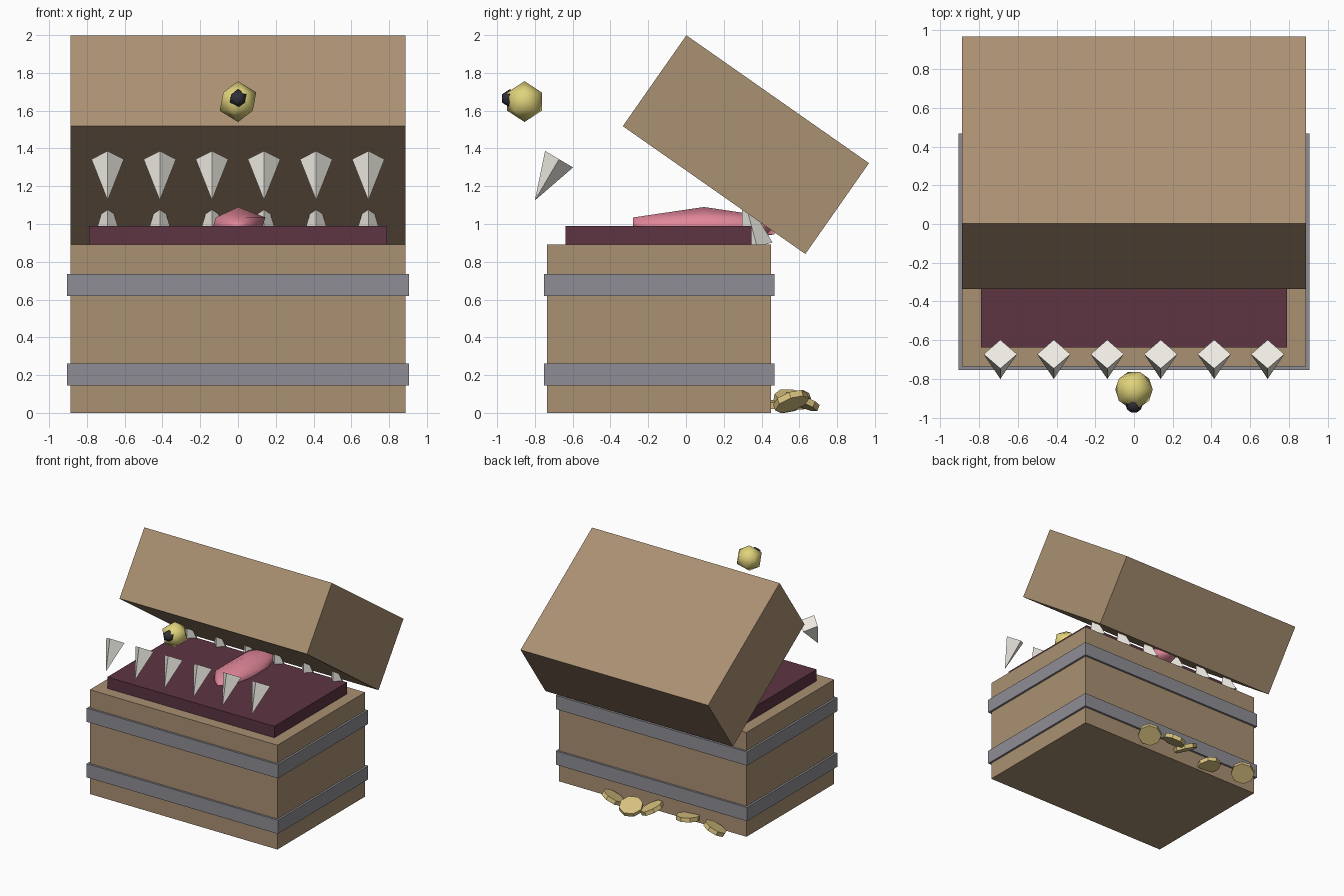
import bpy, math
from mathutils import Vector, Matrix

if "Cube" in bpy.data.objects:
    bpy.data.objects.remove(bpy.data.objects["Cube"])


def mat(name, rgb):
    m = bpy.data.materials.new(name)
    m.diffuse_color = (*rgb, 1)
    m.use_nodes = True
    m.node_tree.nodes["Principled BSDF"].inputs["Base Color"].default_value = m.diffuse_color
    return m


WOOD = mat("wood", (0.40, 0.28, 0.17))
IRON = mat("iron", (0.27, 0.27, 0.30))
FLESH = mat("dark_flesh", (0.11, 0.035, 0.055))
PINK = mat("pink", (0.75, 0.24, 0.32))
BONE = mat("bone", (0.85, 0.83, 0.76))
GOLD = mat("gold", (0.70, 0.55, 0.22))
YELLOW = mat("yellow", (0.75, 0.65, 0.20))
BLACK = mat("black", (0.03, 0.03, 0.04))


def finish(name, material, smooth=False):
    ob = bpy.context.object
    ob.name = name
    ob.data.materials.append(material)
    if smooth:
        bpy.ops.object.shade_smooth()
    return ob


def box(name, center, size, material, tilt=0):
    bpy.ops.mesh.primitive_cube_add(size=1, location=center, rotation=(tilt, 0, 0))
    bpy.context.object.scale = size
    return finish(name, material)


def ball(name, center, radii, material):
    bpy.ops.mesh.primitive_ico_sphere_add(subdivisions=1, radius=1, location=center)
    bpy.context.object.scale = radii
    return finish(name, material, True)


def tooth(name, base, direction, radius, length):
    # four-sided spike from base centre along direction, in the yz plane
    d = Vector(direction).normalized()
    tilt = math.atan2(-d.y, d.z)
    bpy.ops.mesh.primitive_cone_add(vertices=4, radius1=radius, radius2=0, depth=length,
                                    location=Vector(base) + d * length / 2,
                                    rotation=(tilt, 0, 0))
    return finish(name, BONE)


# Chest body, iron bands and tilted lid
box("chest_body", (0, -0.1425, 0.446), (1.775, 1.185, 0.892), WOOD)
for i, z in enumerate((0.203, 0.678)):
    box(f"iron_band_{i + 1}", (0, -0.1425, z), (1.81, 1.22, 0.117), IRON)
box("lid", (0, 0.317, 1.42), (1.775, 1.18, 0.587), WOOD, math.radians(-35))

# Mouth lining and tongue
box("mouth_lining", (0, -0.145, 0.94), (1.58, 0.985, 0.10), FLESH)
ball("tongue", (0, 0.095, 0.99), (0.162, 0.44, 0.10), PINK)

# Two rows of teeth
for i in range(6):
    x = -0.69 + i * 0.276
    tooth(f"upper_tooth_{i + 1}", (x, -0.672, 1.343), (0, -0.506, -0.862), 0.086, 0.253)
    tooth(f"lower_tooth_{i + 1}", (x, 0.376, 0.88), (0, -0.26, 0.966), 0.085, 0.30)

# Eye and pupil
ball("eye", (0, -0.855, 1.648), (0.108,) * 3, YELLOW)
ball("pupil", (0, -0.932, 1.665), (0.049,) * 3, BLACK)

# Loose coins behind the chest: position and facing
coins = [((0.30, 0.556, 0.06), (-0.36, -0.32, 0.87)),
         ((0.09, 0.613, 0.06), (-0.15, 0.36, 0.9)),
         ((-0.07, 0.56, 0.07), (0.40, 0.15, 0.9)),
         ((-0.37, 0.50, 0.05), (0.08, -0.12, 0.98)),
         ((-0.67, 0.567, 0.06), (-0.36, -0.32, 0.87))]
for i, (loc, normal) in enumerate(coins):
    turn = Vector((0, 0, 1)).rotation_difference(Vector(normal))
    bpy.ops.mesh.primitive_cylinder_add(vertices=8, radius=0.095, depth=0.035, location=loc,
                                        rotation=turn.to_euler())
    finish(f"coin_{i + 1}", GOLD)
